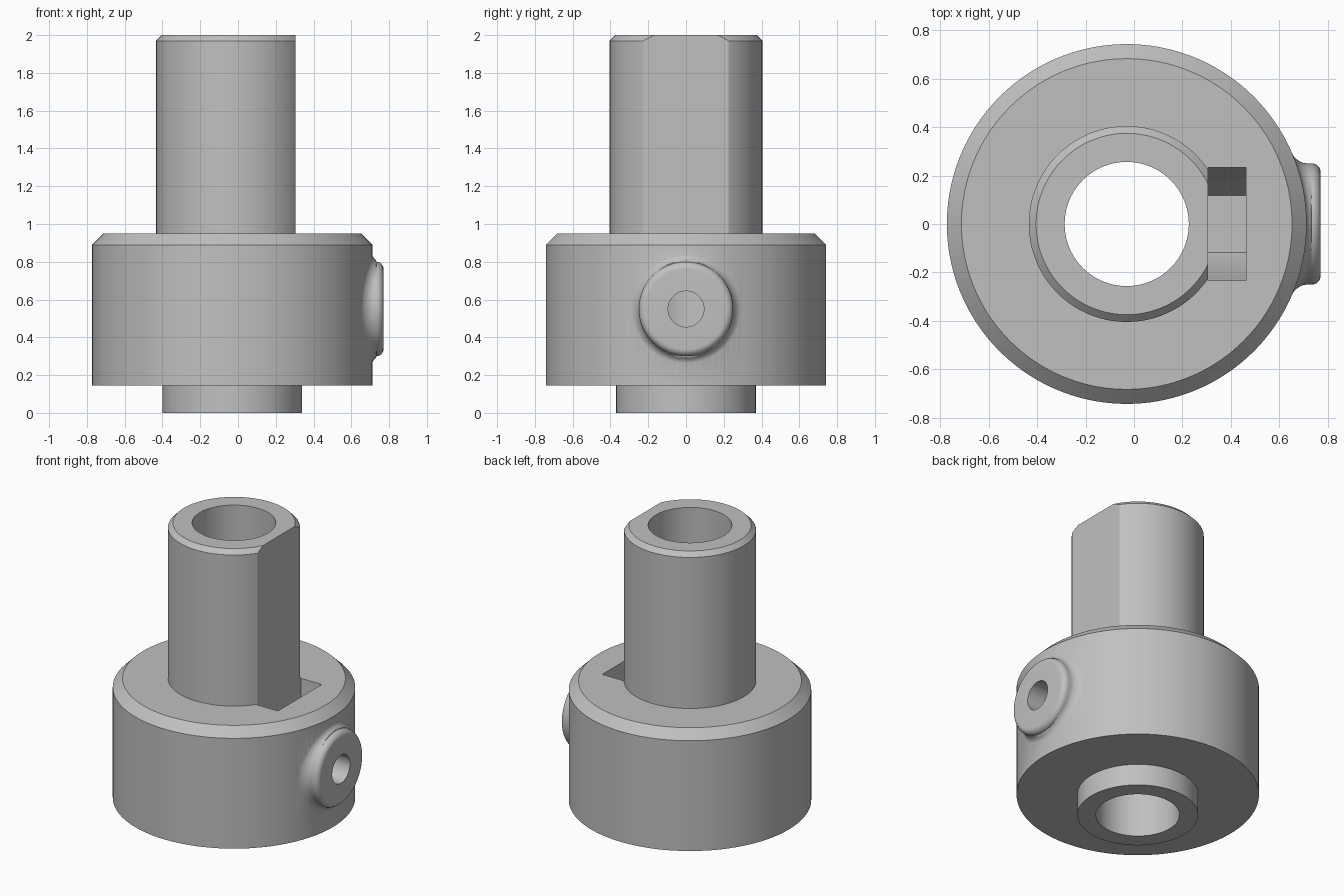
import bpy, bmesh, math

AXIS_X = -0.03      # axis of the turned body
HUB_R = 0.742
SCREW_Z = 0.55      # height of the screw axis
BORE_R = 0.256
FLAT_X = 0.305

cube = bpy.data.objects.get("Cube")
if cube:
    bpy.data.objects.remove(cube, do_unlink=True)

grey = bpy.data.materials.new("plain grey")
grey.use_nodes = True
colour = (0.53, 0.53, 0.53, 1)
grey.diffuse_color = colour
grey.node_tree.nodes["Principled BSDF"].inputs["Base Color"].default_value = colour


def make_object(name, bm):
    bmesh.ops.recalc_face_normals(bm, faces=bm.faces)
    mesh = bpy.data.meshes.new(name)
    bm.to_mesh(mesh)
    bm.free()
    mesh.materials.append(grey)
    obj = bpy.data.objects.new(name, mesh)
    bpy.context.collection.objects.link(obj)
    return obj


def bridge(bm, a, b):
    n = len(a)
    for i in range(n):
        j = (i + 1) % n
        bm.faces.new((a[i], a[j], b[j], b[i]))


def prism(name, outline, x0, x1):
    """Solid with a (y, z) outline, extruded along x."""
    bm = bmesh.new()
    ends = [[bm.verts.new((x, y, z)) for y, z in outline] for x in (x0, x1)]
    bridge(bm, *ends)
    for end in ends:
        bm.faces.new(end)
    return make_object(name, bm)


def lathe(name, profile, segments=144):
    """Ring-shaped solid from a closed (radius, z) profile."""
    bm = bmesh.new()
    rings = []
    for r, z in profile:
        angles = [math.tau * i / segments for i in range(segments)]
        rings.append([bm.verts.new((AXIS_X + r * math.cos(a), r * math.sin(a), z))
                      for a in angles])
    for i, ring in enumerate(rings):
        bridge(bm, ring, rings[(i + 1) % len(rings)])
    return make_object(name, bm)


def make_boss(segments=72, steps=8):
    """Round screw boss whose flared foot follows the hub's curve."""
    radius, flare, rounding, face_x = 0.25, 0.045, 0.037, 0.77
    quarter = [math.pi / 2 * i / steps for i in range(steps + 1)]
    rows = [(radius + flare, None, -0.1)]
    rows += [(radius + flare * (1 - math.sin(t)), None,
              flare * (1 - math.cos(t)) - 0.001) for t in quarter]
    rows += [(radius - rounding * (1 - math.cos(t)),
              face_x - rounding * (1 - math.sin(t)), 0) for t in quarter]
    bm = bmesh.new()
    rings = []
    for r, x, offset in rows:
        ring = []
        for i in range(segments):
            a = math.tau * i / segments
            y, z = r * math.cos(a), r * math.sin(a)
            surface = AXIS_X + math.sqrt(HUB_R ** 2 - y * y)
            px = x if x is not None else min(surface + offset, face_x - rounding - 0.001)
            ring.append(bm.verts.new((px, y, SCREW_Z + z)))
        rings.append(ring)
    for a, b in zip(rings, rings[1:]):
        bridge(bm, a, b)
    bm.faces.new(rings[-1])
    # close the hidden inner end with a fan
    centre = bm.verts.new((0.55, 0, SCREW_Z))
    for i in range(segments):
        bm.faces.new((rings[0][i], rings[0][(i + 1) % segments], centre))
    return make_object("screw_boss", bm)


def combine(target, tool, operation):
    mod = target.modifiers.new(operation.lower(), 'BOOLEAN')
    mod.operation = operation
    mod.solver = 'EXACT'
    mod.object = tool
    bpy.context.view_layer.objects.active = target
    bpy.ops.object.modifier_apply(modifier=mod.name)
    bpy.data.objects.remove(tool, do_unlink=True)


# Turned body: bottom collar, chamfered hub, chamfered shaft and bore
body = lathe("shaft_hub", [
    (BORE_R, 0), (0.37, 0), (0.37, 0.145), (HUB_R, 0.145), (HUB_R, 0.89),
    (0.682, 0.95), (0.404, 0.95), (0.404, 1.97), (0.374, 2), (BORE_R, 2)])
combine(body, make_boss(), 'UNION')

# Flat along one side of the shaft
combine(body, prism("flat_cutter", [(-0.5, 0.95), (0.5, 0.95), (0.5, 2.2), (-0.5, 2.2)],
                    FLAT_X, 0.6), 'DIFFERENCE')

# Nut pocket: half hexagon at the bottom, open at the top
side = 0.234
low = SCREW_Z - side * math.sqrt(3) / 2
combine(body, prism("nut_cutter", [
    (-side, 1.2), (-side, SCREW_Z), (-side / 2, low), (side / 2, low),
    (side, SCREW_Z), (side, 1.2)], FLAT_X, 0.462), 'DIFFERENCE')

# Screw hole from the boss face into the bore
hole = [(0.095 * math.cos(math.tau * i / 48), SCREW_Z + 0.095 * math.sin(math.tau * i / 48))
        for i in range(48)]
combine(body, prism("screw_cutter", hole, 0.05, 0.9), 'DIFFERENCE')

# Smooth curved walls, keep edges sharp
bpy.ops.object.select_all(action='DESELECT')
body.select_set(True)
bpy.context.view_layer.objects.active = body
bpy.ops.object.shade_smooth_by_angle(angle=math.radians(30))
